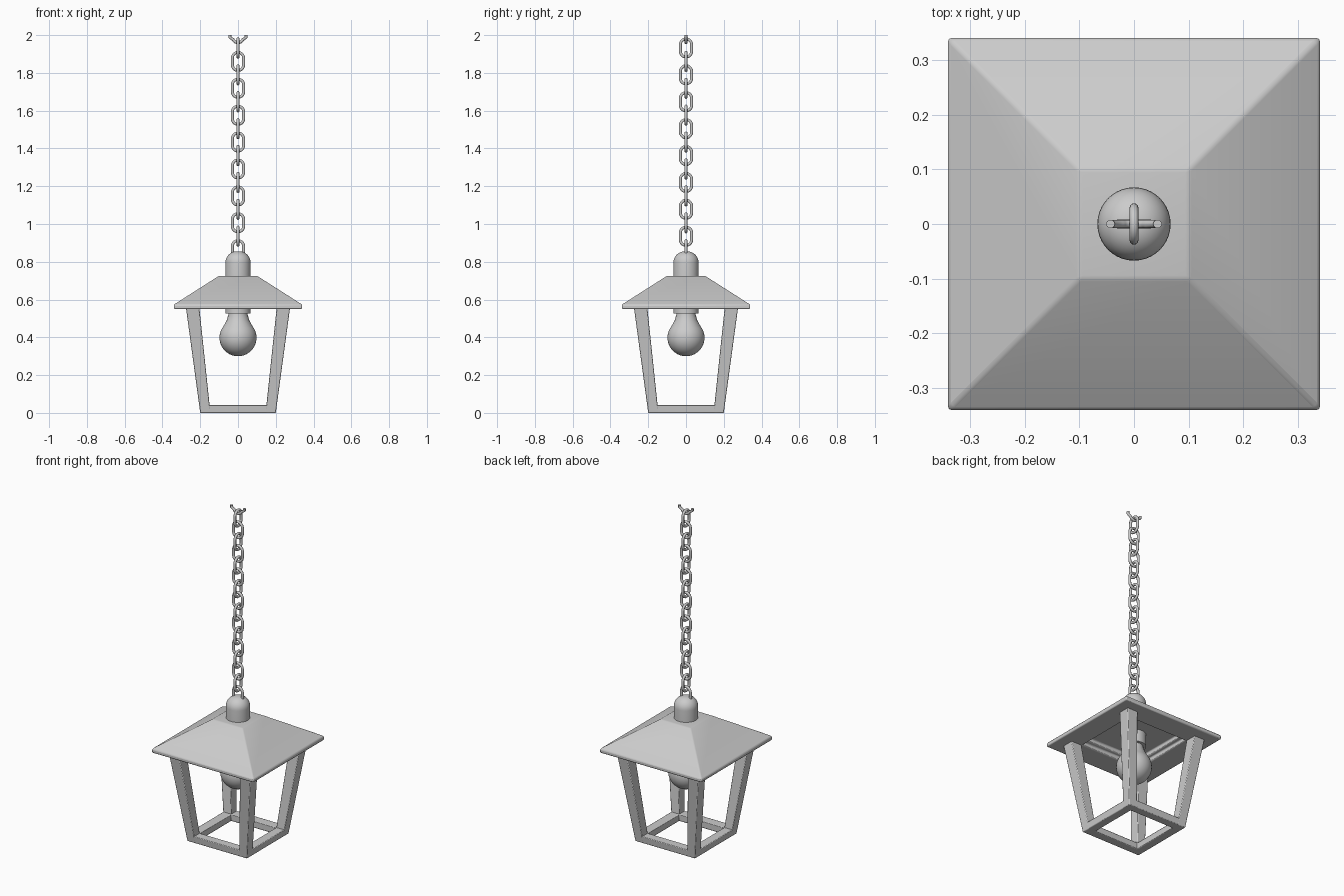
import bpy, bmesh, math

if "Cube" in bpy.data.objects:
    bpy.data.objects.remove(bpy.data.objects["Cube"])

def finish(bm, name, bevel=0.0, angle=35):
    bmesh.ops.recalc_face_normals(bm, faces=bm.faces[:])
    me = bpy.data.meshes.new(name)
    bm.to_mesh(me)
    bm.free()
    ob = bpy.data.objects.new(name, me)
    bpy.context.collection.objects.link(ob)
    if bevel:
        m = ob.modifiers.new("bevel", 'BEVEL')
        m.width, m.segments, m.limit_method = bevel, 2, 'ANGLE'
        m.angle_limit = math.radians(30)
    bpy.ops.object.select_all(action='DESELECT')
    ob.select_set(True)
    bpy.context.view_layer.objects.active = ob
    bpy.ops.object.shade_smooth_by_angle(angle=math.radians(angle))
    return ob

def square_loft(name, profile, closed=False, bevel=0.0):
    """Sweep a (half width, z) profile round a square."""
    bm = bmesh.new()
    rings = [[bm.verts.new((sx * h, sy * h, z)) for sx, sy in
              ((1, 1), (-1, 1), (-1, -1), (1, -1))] for h, z in profile]
    pairs = list(zip(rings, rings[1:]))
    if closed:
        pairs.append((rings[-1], rings[0]))
    else:
        bm.faces.new(rings[0])
        bm.faces.new(rings[-1])
    for a, b in pairs:
        for i in range(4):
            j = (i + 1) % 4
            bm.faces.new((a[i], a[j], b[j], b[i]))
    return finish(bm, name, bevel)

def lathe(name, profile, n=40):
    """Revolve a (radius, z) profile round the z axis."""
    bm = bmesh.new()
    vs = [bm.verts.new((r, 0, z)) for r, z in profile]
    es = [bm.edges.new(p) for p in zip(vs, vs[1:])]
    bmesh.ops.spin(bm, geom=vs + es, cent=(0, 0, 0), axis=(0, 0, 1),
                   angle=2 * math.pi, steps=n)
    bmesh.ops.remove_doubles(bm, verts=bm.verts[:], dist=1e-5)
    return finish(bm, name)

def wire(name, pts, cyclic, z=0.0, turn=0.0, radius=0.008):
    """Round wire along an (x, z) path."""
    cu = bpy.data.curves.new(name, 'CURVE')
    cu.dimensions = '3D'
    cu.bevel_depth, cu.bevel_resolution, cu.use_fill_caps = radius, 3, True
    sp = cu.splines.new('POLY')
    sp.points.add(len(pts) - 1)
    for p, (x, h) in zip(sp.points, pts):
        p.co = (x, 0, h, 1)
    sp.use_cyclic_u = cyclic
    sp.use_smooth = True
    ob = bpy.data.objects.new(name, cu)
    ob.location.z = z
    ob.rotation_euler.z = turn
    bpy.context.collection.objects.link(ob)
    bpy.ops.object.select_all(action='DESELECT')
    ob.select_set(True)
    bpy.context.view_layer.objects.active = ob
    bpy.ops.object.convert(target='MESH')
    return ob

def arc(cx, cz, r, a0, a1, n):
    return [(cx + r * math.cos(math.radians(a0 + (a1 - a0) * i / n)),
             cz + r * math.sin(math.radians(a0 + (a1 - a0) * i / n)))
            for i in range(n + 1)]

# Roof with stepped recess underneath
square_loft("roof", [(0.18, 0.60), (0.18, 0.575), (0.20, 0.575), (0.20, 0.55),
                     (0.34, 0.55), (0.34, 0.573), (0.10, 0.726)], bevel=0.006)

# Bottom frame ring
square_loft("bottom_frame", [(0.15, 0.0), (0.20, 0.0), (0.205, 0.042), (0.15, 0.042)],
            closed=True, bevel=0.004)

# Four splayed corner posts
for sx in (-1, 1):
    for sy in (-1, 1):
        bm = bmesh.new()
        rings = [[bm.verts.new((sx * x, sy * y, z)) for x, y in
                  ((a, a), (b, a), (b, b), (a, b))]
                 for a, b, z in ((0.146, 0.20, 0.0), (0.205, 0.276, 0.56))]
        for r in rings:
            bm.faces.new(r)
        for i in range(4):
            j = (i + 1) % 4
            bm.faces.new((rings[0][i], rings[0][j], rings[1][j], rings[1][i]))
        finish(bm, f"post_{'left' if sx < 0 else 'right'}_{'front' if sy < 0 else 'back'}",
               bevel=0.004)

# Domed cap, bulb socket and bulb
lathe("cap", [(0, 0.715), (0.067, 0.715), (0.067, 0.795)]
      + arc(0.007, 0.795, 0.06, 10, 90, 8) + [(0, 0.855)])
lathe("socket", [(0, 0.61), (0.067, 0.61), (0.067, 0.526), (0, 0.526)])
lathe("bulb", [(0, 0.54), (0.05, 0.54), (0.051, 0.52), (0.06, 0.49)]
      + arc(0, 0.398, 0.098, 38, -86, 18) + [(0, 0.30)])

# Chain of alternating links
link = arc(0, 0.018, 0.03, 0, 180, 10) + arc(0, -0.018, 0.03, 180, 360, 10)
for k in range(15):
    # odd links face the front, even links face the side
    wire(f"chain_link_{k + 1}", link, True, z=1.932 - 0.0712 * k - 0.0,
         turn=math.pi / 2 if k % 2 == 0 else 0)
wire("chain_link_16", link, True, z=1.932 - 0.0712 * 15)

# Open half link at the top
wire("top_hook", [(-0.043, 2.0), (-0.043, 1.988)] + arc(0, 1.988, 0.028, 205, 335, 8)
     + [(0.043, 1.988), (0.043, 2.0)], False)
